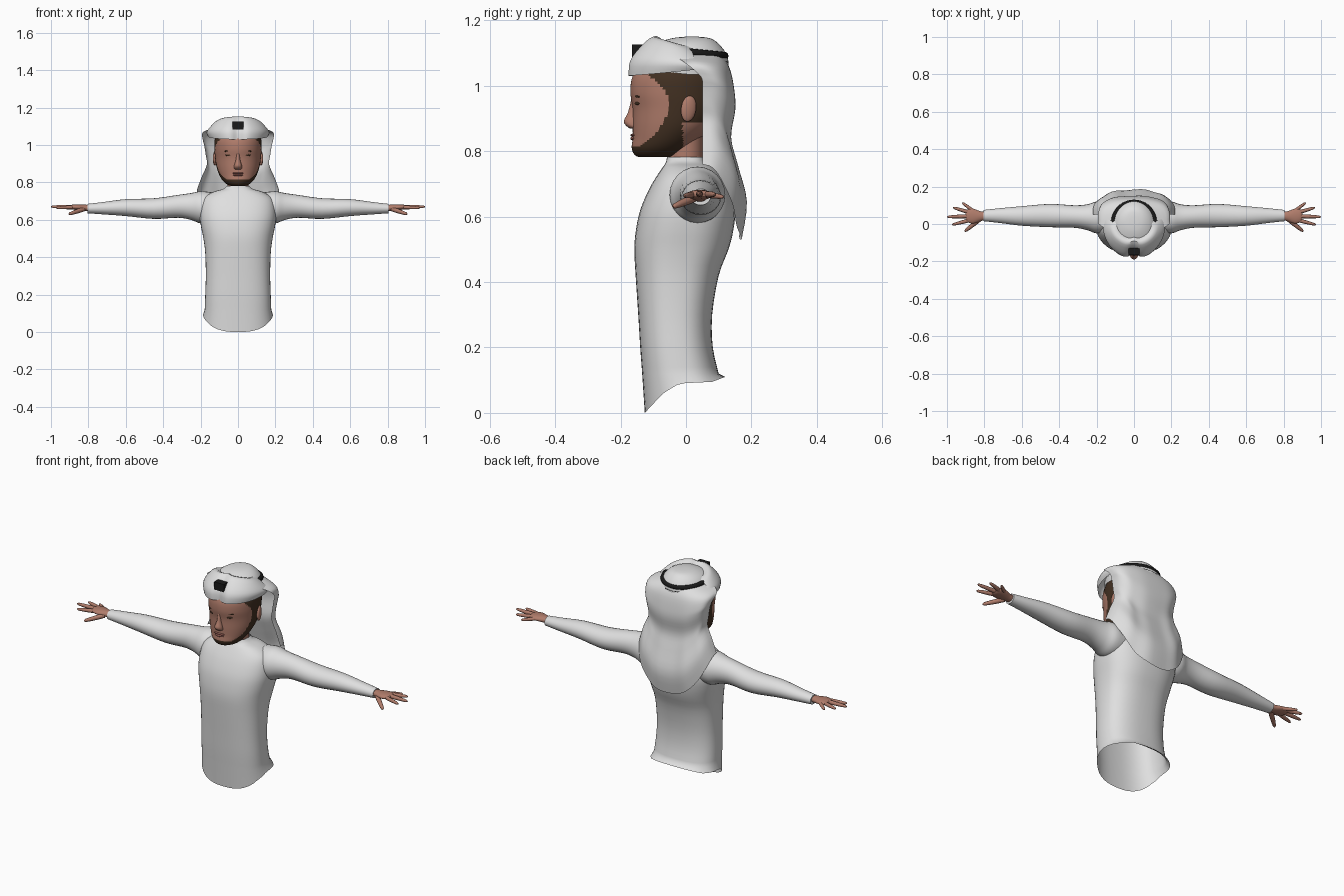
import bpy, bmesh, math
from mathutils import Vector

if "Cube" in bpy.data.objects:
    bpy.data.objects.remove(bpy.data.objects["Cube"])


def material(name, rgb):
    m = bpy.data.materials.new(name)
    m.diffuse_color = (*rgb, 1)
    m.use_nodes = True
    m.node_tree.nodes["Principled BSDF"].inputs["Base Color"].default_value = m.diffuse_color
    return m


WHITE = material("white cloth", (0.74, 0.74, 0.74))
SKIN = material("skin", (0.43, 0.20, 0.145))
HAIR = material("dark brown hair", (0.055, 0.03, 0.016))
BLACK = material("black cord", (0.01, 0.01, 0.01))
LIPS = material("lips", (0.30, 0.11, 0.09))


def smooth_rows(rows, n):
    """Catmull-Rom interpolation between rows of numbers, n steps each."""
    out = []
    for i in range(len(rows) - 1):
        p0, p1, p2 = rows[max(i - 1, 0)], rows[i], rows[i + 1]
        p3 = rows[min(i + 2, len(rows) - 1)]
        for k in range(n):
            t = k / n
            out.append([0.5 * (2 * b + (c - a) * t + (2 * a - 5 * b + 4 * c - d) * t * t
                               + (3 * b - a - 3 * c + d) * t ** 3)
                        for a, b, c, d in zip(p0, p1, p2, p3)])
    return out + [list(rows[-1])]


def lookup(x, table):
    """Piecewise linear value from (x, value) pairs."""
    if x <= table[0][0]:
        return table[0][1]
    for (a, u), (b, v) in zip(table, table[1:]):
        if x <= b:
            return u + (v - u) * (x - a) / (b - a)
    return table[-1][1]


def finish(ob, mat, mirror=False):
    ob.data.materials.append(mat)
    ob.data.shade_smooth()
    ob.data.set_sharp_from_angle(angle=math.radians(50))
    if mirror:
        ob.modifiers.new("mirror", "MIRROR")
    return ob


def loft(name, rings, mat, closed=True, caps=(False, False), mirror=False):
    """Skin a list of point rings."""
    bm = bmesh.new()
    vs = [[bm.verts.new(p) for p in r] for r in rings]
    n = len(vs[0])
    for a, b in zip(vs, vs[1:]):
        for i in range(n if closed else n - 1):
            j = (i + 1) % n
            bm.faces.new((a[i], a[j], b[j], b[i]))
    for use, r in zip(caps, (vs[0], vs[-1])):
        if use:
            bm.faces.new(r)
    bmesh.ops.recalc_face_normals(bm, faces=bm.faces)
    me = bpy.data.meshes.new(name)
    bm.to_mesh(me)
    bm.free()
    ob = bpy.data.objects.new(name, me)
    bpy.context.collection.objects.link(ob)
    return finish(ob, mat, mirror)


def power(v, e):
    return math.copysign(abs(v) ** e, v)


def level_ring(z, w, yf, yb, n=48, e=1.0):
    """Horizontal rounded ring from half width, front y and back y."""
    yc, ry = (yf + yb) / 2, (yb - yf) / 2
    return [Vector((w * power(math.cos(a), e), yc + ry * power(math.sin(a), e), z))
            for a in (2 * math.pi * i / n for i in range(n))]


def cross_ring(x, y, z, ry, rz, n=24):
    """Ring across the x direction, for arms and palms."""
    return [(x, y + ry * math.cos(a), z + rz * math.sin(a))
            for a in (2 * math.pi * i / n for i in range(n))]


def ellipsoid(name, loc, size, mat, rot=(0, 0, 0), mirror=False):
    for s in ((1, -1) if mirror else (1,)):
        bpy.ops.mesh.primitive_uv_sphere_add(
            segments=20, ring_count=12, location=(s * loc[0], loc[1], loc[2]),
            rotation=(rot[0], s * rot[1], s * rot[2]))
        ob = bpy.context.object
        ob.name, ob.scale = name, size
        finish(ob, mat)


def finger(name, a, b, r):
    """Tapered finger from knuckle to tip."""
    a, b = Vector(a), Vector(b)
    q = (b - a).to_track_quat("Z", "Y")
    rings = []
    for t, k in ((0, 1), (0.35, 1), (0.7, 0.85), (0.92, 0.65), (1, 0.25)):
        rings.append([a.lerp(b, t) + q @ Vector((math.cos(u), math.sin(u), 0)) * r * k
                      for u in (math.pi * i / 5 for i in range(10))])
    loft(name, rings, SKIN, caps=(True, True), mirror=True)


# Robe body, open below, with a hem that rises towards the back
HEM = [(-0.126, 0), (-0.07, 0.06), (-0.02, 0.09), (0.08, 0.095), (0.12, 0.11)]
body_rows = [(0.12, 0.178, -0.134, 0.10), (0.2, 0.175, -0.14, 0.082), (0.3, 0.172, -0.146, 0.08),
             (0.42, 0.175, -0.154, 0.10), (0.5, 0.185, -0.158, 0.13), (0.56, 0.197, -0.153, 0.145),
             (0.62, 0.205, -0.14, 0.15), (0.68, 0.2, -0.115, 0.135), (0.72, 0.18, -0.092, 0.11),
             (0.75, 0.13, -0.072, 0.085), (0.765, 0.08, -0.062, 0.06), (0.782, 0.06, -0.058, 0.055)]
hem = level_ring(0, 0.187, -0.126, 0.12, e=0.8)
for p in hem:
    p.z = lookup(p.y, HEM)
loft("robe_body", [hem] + [level_ring(*r, e=0.8) for r in smooth_rows(body_rows, 3)], WHITE)

# Sleeves
arm_rows = [(0.14, 0.035, 0.665, 0.08, 0.082), (0.2, 0.035, 0.667, 0.085, 0.086),
            (0.25, 0.036, 0.671, 0.069, 0.072), (0.32, 0.04, 0.672, 0.06, 0.061),
            (0.45, 0.045, 0.66, 0.062, 0.055), (0.6, 0.043, 0.665, 0.052, 0.045),
            (0.72, 0.045, 0.662, 0.039, 0.033), (0.805, 0.045, 0.66, 0.03, 0.025)]
loft("sleeve", [cross_ring(*r) for r in smooth_rows(arm_rows, 4)], WHITE,
     caps=(True, True), mirror=True)

# Hands
palm_rows = [(0.79, 0.043, 0.662, 0.022, 0.017), (0.82, 0.042, 0.664, 0.026, 0.017),
             (0.86, 0.042, 0.667, 0.04, 0.015), (0.89, 0.044, 0.668, 0.034, 0.012),
             (0.9, 0.044, 0.668, 0.022, 0.007)]
loft("palm", [cross_ring(*r) for r in smooth_rows(palm_rows, 3)], SKIN,
     caps=(True, True), mirror=True)
finger("little_finger", (0.86, 0.07, 0.666), (0.918, 0.114, 0.66), 0.009)
finger("ring_finger", (0.88, 0.062, 0.668), (0.967, 0.088, 0.668), 0.010)
finger("middle_finger", (0.88, 0.042, 0.669), (1.0, 0.038, 0.670), 0.0105)
finger("index_finger", (0.88, 0.02, 0.667), (0.972, -0.004, 0.664), 0.010)
finger("thumb", (0.825, 0.025, 0.657), (0.905, -0.04, 0.63), 0.012)

# Neck and head
loft("neck", [level_ring(z, 0.056, -0.055, 0.052, 32) for z in (0.75, 0.80, 0.86)], SKIN)
head_rows = [(0.782, 0.04, -0.145, -0.04), (0.79, 0.06, -0.158, -0.02), (0.81, 0.082, -0.166, 0.01),
             (0.84, 0.1, -0.163, 0.045), (0.88, 0.114, -0.163, 0.085), (0.93, 0.122, -0.163, 0.11),
             (0.98, 0.126, -0.17, 0.12), (1.03, 0.124, -0.163, 0.12), (1.08, 0.105, -0.13, 0.10),
             (1.11, 0.07, -0.08, 0.07)]
head = loft("head", [level_ring(*r, n=96) for r in smooth_rows(head_rows, 6)], SKIN,
            caps=(True, True))

# Beard, sideburns and hair coloured by a boundary along the jaw and temple
head.data.materials.append(HAIR)
EDGE = [(0.815, -0.14), (0.85, -0.095), (0.92, -0.05), (0.97, -0.055), (1.0, -0.075), (1.03, -0.11)]
for f in head.data.polygons:
    c = f.center
    nape = c.y > -0.01 and c.z < 0.89
    chin = c.z < 0.815 and not nape
    if chin or (c.y > lookup(c.z, EDGE) and not nape):
        f.material_index = 1

# Facial features
nose_rows = [(0.87, 0.016, -0.172, -0.14), (0.877, 0.022, -0.182, -0.14), (0.892, 0.02, -0.19, -0.14),
             (0.92, 0.012, -0.177, -0.14), (0.96, 0.009, -0.167, -0.14)]
loft("nose", [level_ring(*r, n=20) for r in smooth_rows(nose_rows, 3)], SKIN, caps=(True, True))
ellipsoid("eye", (0.05, -0.149, 0.946), (0.019, 0.006, 0.006), HAIR, (0, 0, 0.33), True)
ellipsoid("eyebrow", (0.052, -0.151, 0.968), (0.026, 0.005, 0.004), HAIR, (0, 0.08, 0.33), True)
ellipsoid("upper_lip", (0, -0.161, 0.849), (0.032, 0.009, 0.005), LIPS)
ellipsoid("lower_lip", (0, -0.161, 0.839), (0.026, 0.009, 0.006), LIPS)
ellipsoid("ear", (0.122, 0.008, 0.93), (0.011, 0.024, 0.04), SKIN, (-0.15, 0, 0.3), True)

# Headscarf crown
crown_rows = [(1.035, 0.128, -0.148, 0.125), (1.07, 0.128, -0.15, 0.13), (1.1, 0.115, -0.135, 0.122),
              (1.128, 0.09, -0.095, 0.10), (1.145, 0.055, -0.045, 0.075), (1.15, 0.02, -0.005, 0.04)]
crown = [level_ring(*r) for r in smooth_rows(crown_rows, 3)]
for ring in crown[:4]:
    for p in ring:
        p.z += 0.02 * max(0, -p.y / 0.15)
loft("scarf_crown", crown, WHITE, caps=(False, True))

# Headscarf drape: wraps the back of the head and ends in a point between the shoulders
drape_rows = [(0, 0.12, -0.04, 0.11), (0.08, 0.188, 0, 0.135), (0.2, 0.188, 0.045, 0.148),
              (0.3, 0.18, 0.05, 0.15), (0.45, 0.172, 0.05, 0.137), (0.6, 0.167, 0.05, 0.157),
              (0.8, 0.195, 0.05, 0.184), (1, 0.22, 0.05, 0.168)]
drape = []
for s, w, yf, yb in smooth_rows(drape_rows, 4):
    ring = []
    for i in range(41):
        a = (i / 20 - 1) * math.pi / 2
        c = max(math.cos(a), 0)
        bottom = 0.76 - 0.23 * c ** 1.5
        fold = 0.004 * s * math.sin(a * 9) * c
        ring.append((w * power(math.sin(a), 0.8), yf + (yb - yf) * c ** 0.65 + fold,
                     1.095 + (bottom - 1.095) * s))
    drape.append(ring)
loft("scarf_drape", drape, WHITE, closed=False)

# Folded brim over the forehead, dented in the middle
brim_rows = [(0.085, 0.07, 1.125, 0), (0.12, 0.105, 1.152, 0.045), (0.152, 0.15, 1.118, 0.035),
             (0.168, 0.182, 1.075, 0.01), (0.16, 0.186, 1.03, -0.02)]
brim = []
for X, Y, z, drop in smooth_rows(brim_rows, 3):
    ring = []
    for i in range(49):
        t = i / 24 - 1
        a = t * math.radians(100)
        k = 1 - 0.14 * math.exp(-(a / 0.2) ** 2)
        ring.append((X * k * math.sin(a), -Y * k * math.cos(a), z - drop * t * t))
    brim.append(ring)
loft("scarf_brim", brim, WHITE, closed=False)

# Double head cord, and its part showing through the dent in the brim
for k in range(2):
    rings = []
    for i in range(64):
        u = 2 * math.pi * i / 64
        out = Vector((math.cos(u), math.sin(u), 0))
        y = 0.005 + 0.112 * math.sin(u)
        mid = Vector((0.11 * math.cos(u), y, 1.103 - 0.1 * y - 0.02 * k))
        rings.append([mid + out * 0.013 * math.cos(v) + Vector((0, 0, 0.0125 * math.sin(v)))
                      for v in (math.pi * j / 6 for j in range(12))])
    loft("head_cord", rings + rings[:1], BLACK)
bpy.ops.mesh.primitive_cube_add(size=1, location=(0, -0.147, 1.105))
knot = bpy.context.object
knot.name, knot.scale = "cord_front", (0.058, 0.035, 0.042)
finish(knot, BLACK)
